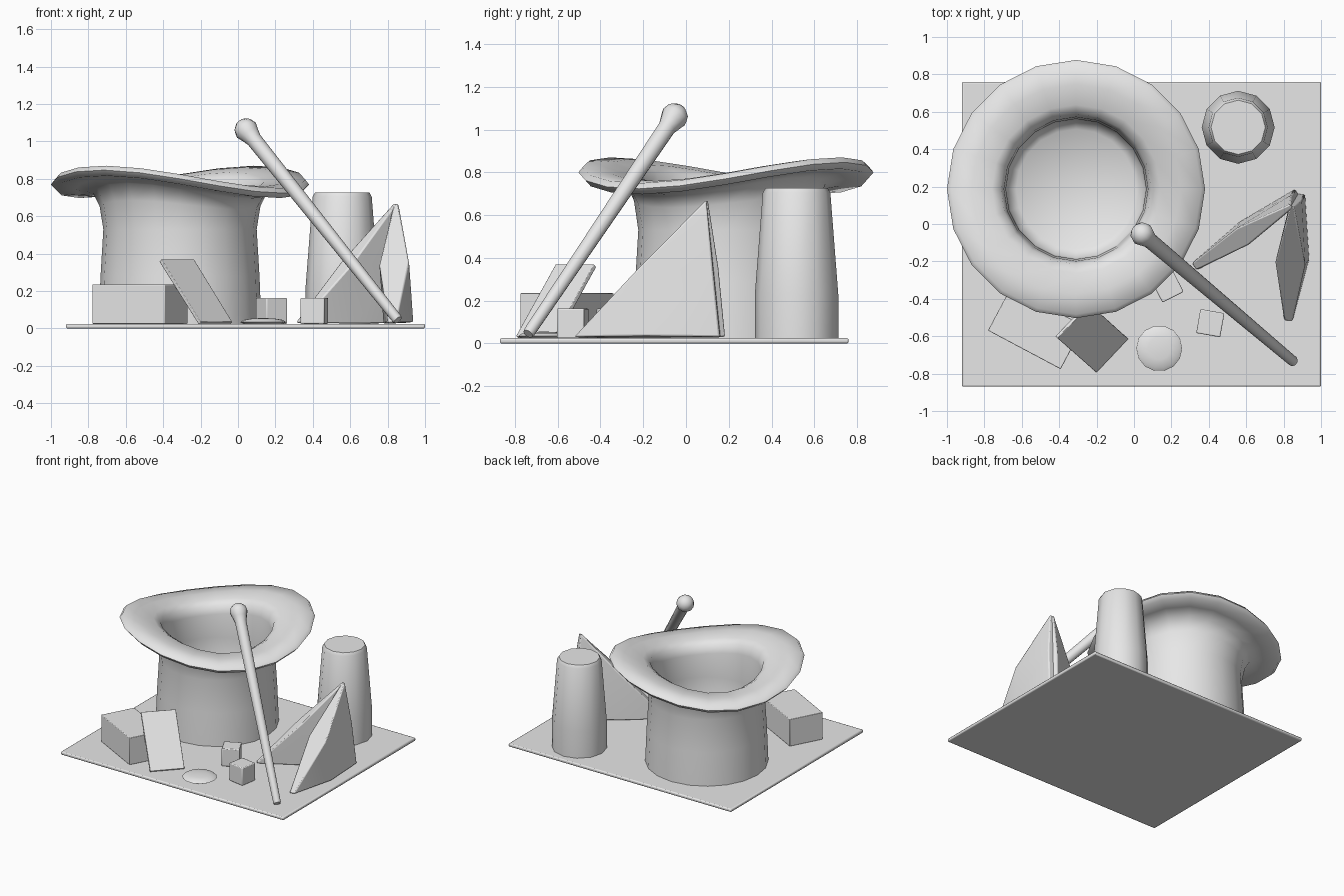
import bpy, bmesh, math
from mathutils import Vector, Matrix

if "Cube" in bpy.data.objects:
    bpy.data.objects.remove(bpy.data.objects["Cube"])

grey = bpy.data.materials.new("plain_grey")
grey.diffuse_color = (0.8, 0.8, 0.8, 1)
grey.use_nodes = True
grey.node_tree.nodes["Principled BSDF"].inputs["Base Color"].default_value = grey.diffuse_color


def finish(bm, name, angle=40, bevel=0):
    """Turn a bmesh into a named, shaded object."""
    bmesh.ops.recalc_face_normals(bm, faces=bm.faces[:])
    me = bpy.data.meshes.new(name)
    bm.to_mesh(me)
    bm.free()
    ob = bpy.data.objects.new(name, me)
    bpy.context.collection.objects.link(ob)
    me.materials.append(grey)
    bpy.ops.object.select_all(action='DESELECT')
    ob.select_set(True)
    bpy.context.view_layer.objects.active = ob
    if bevel:
        mod = ob.modifiers.new("soft_edges", 'BEVEL')
        mod.width, mod.segments = bevel, 2
    bpy.ops.object.shade_smooth_by_angle(angle=math.radians(angle))
    return ob


def lathe(profile, sides):
    """Spin (radius, height) points, from bottom axis to top axis, around z."""
    bm = bmesh.new()
    rings = []
    for r, z in profile:
        if r == 0:
            rings.append([bm.verts.new((0, 0, z))] * sides)
        else:
            rings.append([bm.verts.new((r * math.cos(a), r * math.sin(a), z))
                          for a in (2 * math.pi * i / sides for i in range(sides))])
    for lo, hi in zip(rings, rings[1:]):
        for i in range(sides):
            j = (i + 1) % sides
            bm.faces.new(list(dict.fromkeys((lo[i], lo[j], hi[j], hi[i]))))
    return bm


def box(name, centre, size, turn=0, bevel=0.006):
    bm = bmesh.new()
    bmesh.ops.create_cube(bm, size=1, matrix=Matrix.Translation(centre)
                          @ Matrix.Rotation(math.radians(turn), 4, 'Z')
                          @ Matrix.Diagonal((*size, 1)))
    return finish(bm, name, 40, bevel)


# Ground slab
box("base_plate", (0.04, -0.055, 0.0125), (1.92, 1.63, 0.025), 0, 0.008)

# Open hat with a saddle-shaped brim
hat = lathe([(0, .025), (.435, .025), (.425, .28), (.41, .53), (.43, .66),
             (.465, .735), (.56, .755), (.665, .757), (.69, .785), (.67, .81),
             (.56, .81), (.45, .795), (.402, .765), (.385, .70), (.375, .5),
             (.37, .12), (.32, .08), (0, .07)], 20)
for v in hat.verts:
    r = math.hypot(v.co.x, v.co.y)
    lift = min(1, max(0, (v.co.z - .53) / .2))
    wave = math.cos(2 * (math.atan2(v.co.y, v.co.x) - math.radians(52)))
    v.co.z += .062 * lift * wave * r / .69
hat.transform(Matrix.Translation((-.31, .187, 0)))
finish(hat, "hat", 60)

# Tapered cup standing upside down
cup = lathe([(0, .025), (.195, .025), (.195, .23), (.158, .705), (.145, .727), (0, .727)], 12)
cup.transform(Matrix.Translation((.557, .517, 0)))
finish(cup, "tapered_cup", 40)

# Leaning wand with a round knob
foot, knob = Vector((.855, -.738, .045)), Vector((.045, -.055, 1.06))
axis = knob - foot
n = axis.length
ball = [(.064 * math.cos(a), n + .064 * math.sin(a))
        for a in (math.radians(d) for d in (-35, 0, 30, 60))]
wand = lathe([(0, 0), (.024, 0), (.028, .01), (.042, n - .075)] + ball + [(0, n + .062)], 12)
wand.transform(Matrix.Translation(foot) @ axis.to_track_quat('Z', 'Y').to_matrix().to_4x4())
finish(wand, "wand", 50)


def wing(name, tip, apex, heel, mid_half):
    """Triangular cloth panel that swells along its slope and lower edge."""
    tip, apex, heel = map(Vector, (tip, apex, heel))
    side = (apex - tip).cross(heel - tip).normalized()
    pts = [(tip, .022), ((tip + heel) / 2, mid_half), (heel, .025),
           ((heel + apex) / 2, .03), (apex, .012), ((apex + tip) / 2, mid_half)]
    bm = bmesh.new()
    a = [bm.verts.new(p + side * h) for p, h in pts]
    b = [bm.verts.new(p - side * h) for p, h in pts]
    for s in (a, b):
        for t in ((0, 1, 5), (1, 2, 3), (3, 4, 5), (1, 3, 5)):
            bm.faces.new([s[i] for i in t])
    for i in range(6):
        j = (i + 1) % 6
        bm.faces.new((a[i], a[j], b[j], b[i]))
    for v in bm.verts:
        v.co.z = max(v.co.z, .025)
    finish(bm, name, 45, .008)


# Folded cloth made of two wings meeting at one peak
wing("cloth_front_wing", (.825, -.52, .03), (.845, .095, .67), (.89, .16, .03), .08)
wing("cloth_side_wing", (.32, -.23, .03), (.84, .095, .67), (.875, .165, .03), .055)

# Large box and the card leaning on it
box("large_box", (-.525, -.557, .13), (.44, .262, .21), -28, .004)
card = bmesh.new()
corners = [Vector(c) for c in ((-.41, -.61, .37), (-.2, -.795, .035),
                               (-.03, -.615, .035), (-.235, -.43, .37))]
normal = (corners[1] - corners[0]).cross(corners[3] - corners[0]).normalized()
front = [card.verts.new(c) for c in corners]
back = [card.verts.new(c - normal * .02) for c in corners]
card.faces.new(front)
card.faces.new(back[::-1])
for i in range(4):
    j = (i + 1) % 4
    card.faces.new((front[i], back[i], back[j], front[j]))
finish(card, "leaning_card", 40, .003)

# Two small dice
box("small_cube_left", (.18, -.335, .094), (.127, .127, .138), 27)
box("small_cube_right", (.408, -.53, .094), (.13, .13, .138), -10)

# Flat coin with a domed top
coin = lathe([(0, .02), (.1, .022), (.123, .034), (.105, .046), (.06, .053), (0, .056)], 14)
coin.transform(Matrix.Translation((.135, -.665, 0)))
finish(coin, "domed_coin", 60)
